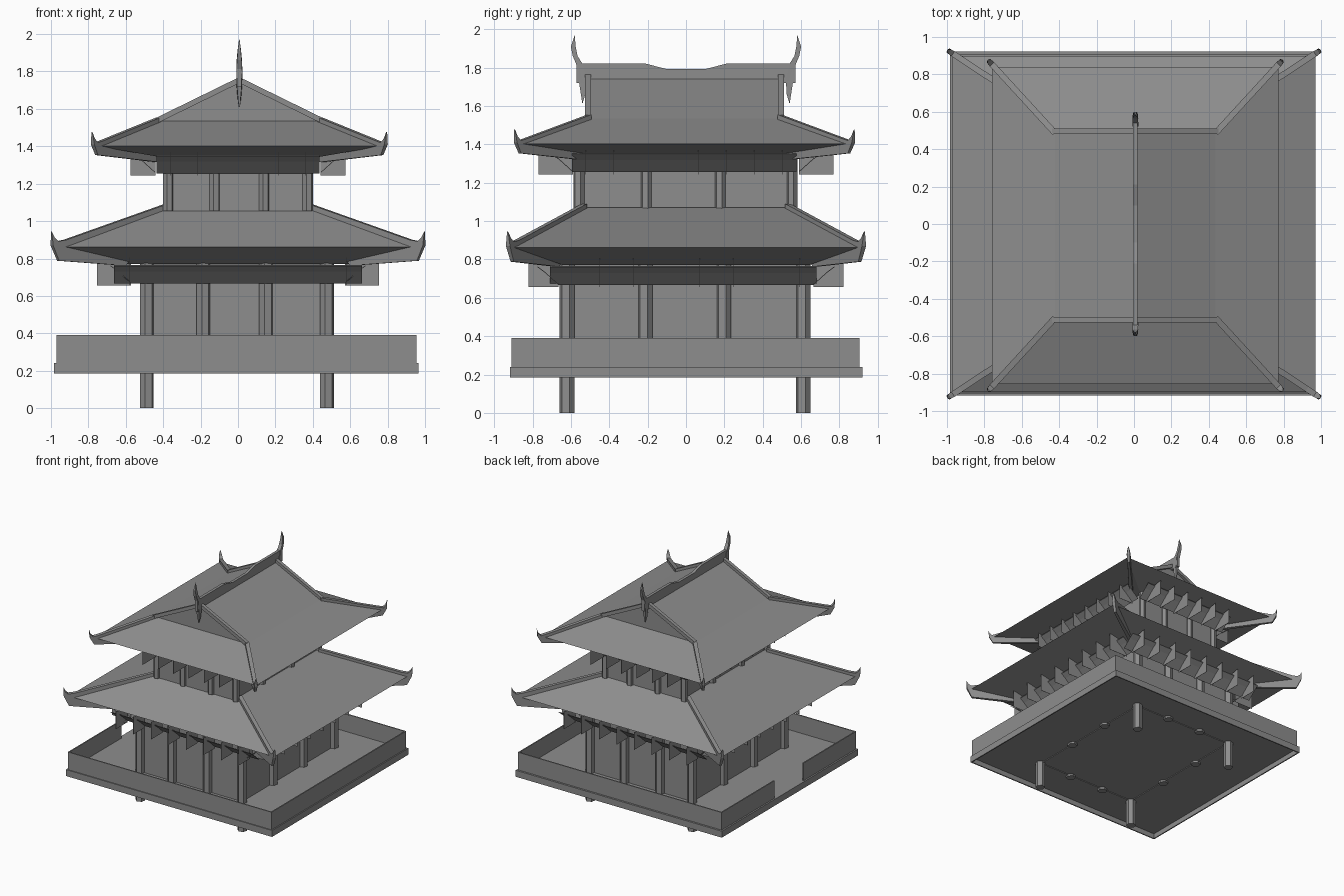
import bpy
import bmesh
from math import cos, sin, pi, hypot

cube = bpy.data.objects.get("Cube")
if cube:
    bpy.data.objects.remove(cube, do_unlink=True)

gray = bpy.data.materials.new("plain_gray")
gray.use_nodes = True
COLOR = (0.27, 0.27, 0.27, 1)
gray.diffuse_color = COLOR
gray.node_tree.nodes["Principled BSDF"].inputs["Base Color"].default_value = COLOR


def finish(name, bm):
    bmesh.ops.remove_doubles(bm, verts=bm.verts, dist=0.0001)
    bmesh.ops.recalc_face_normals(bm, faces=bm.faces)
    mesh = bpy.data.meshes.new(name)
    bm.to_mesh(mesh)
    bm.free()
    mesh.materials.append(gray)
    obj = bpy.data.objects.new(name, mesh)
    bpy.context.collection.objects.link(obj)
    return obj


def loft(name, rings):
    """Skin a closed solid through rings of points."""
    bm = bmesh.new()
    rows = [[bm.verts.new(p) for p in ring] for ring in rings]
    n = len(rows[0])
    for a, b in zip(rows, rows[1:]):
        for i in range(n):
            j = (i + 1) % n
            bm.faces.new((a[i], a[j], b[j], b[i]))
    bm.faces.new(rows[0])
    bm.faces.new(rows[-1])
    return finish(name, bm)


def rect(hx, hy, z, cx=0, cy=0):
    return [(cx + sx * hx, cy + sy * hy, z) for sx, sy in ((-1, -1), (1, -1), (1, 1), (-1, 1))]


def box(name, x0, x1, y0, y1, z0, z1):
    cx, cy, hx, hy = (x0 + x1) / 2, (y0 + y1) / 2, (x1 - x0) / 2, (y1 - y0) / 2
    loft(name, [rect(hx, hy, z, cx, cy) for z in (z0, z1)])


def room(name, x0, x1, y0, y1, z0, z1, t):
    """Four thin walls around an open rectangle."""
    for y in (y0, y1 - t):
        box(name, x0, x1, y, y + t, z0, z1)
    for x in (x0, x1 - t):
        box(name, x, x + t, y0 + t, y1 - t, z0, z1)


def plate(name, pts, origin, direction, width):
    """Vertical profile of (distance, height[, width factor]) along a direction."""
    length = hypot(*direction)
    dx, dy = direction[0] / length, direction[1] / length
    rings = []
    for side in (-0.5, 0.5):
        ring = []
        for d, z, *w in pts:
            off = side * width * (w[0] if w else 1)
            ring.append((origin[0] + dx * d - dy * off, origin[1] + dy * d + dx * off, z))
        rings.append(ring)
    loft(name, rings)


def post(name, x, y, z0, z1, r):
    ring = [(x + r * cos(k * pi / 3 + 0.3), y + r * sin(k * pi / 3 + 0.3)) for k in range(6)]
    loft(name, [[(px, py, z) for px, py in ring] for z in (z0, z1)])


def posts(name, xs, ys, z0, z1, r, leg_z=None):
    for i, x in enumerate(xs):
        for j, y in enumerate(ys):
            edge_x, edge_y = i in (0, 3), j in (0, 3)
            if edge_x or edge_y:
                corner = edge_x and edge_y and leg_z is not None
                post(name, x, y, leg_z if corner else z0, z1, r)


# Platform floor with a hanging skirt, and railing with an entrance gap
box("platform_floor", -0.98, 0.96, -0.915, 0.918, 0.228, 0.24)
room("platform_skirt", -0.983, 0.964, -0.918, 0.921, 0.185, 0.24, 0.01)
for y in (-0.91, 0.895):
    box("railing", -0.97, 0.954, y, y + 0.01, 0.24, 0.39)
box("railing", 0.944, 0.954, -0.9, 0.895, 0.24, 0.39)
box("railing", -0.97, -0.96, -0.9, -0.2, 0.24, 0.39)
box("railing", -0.97, -0.96, 0.19, 0.895, 0.24, 0.39)

# Storeys
room("lower_walls", -0.487, 0.472, -0.617, 0.607, 0.222, 0.8, 0.006)
posts("lower_post", (-0.488, -0.185, 0.15, 0.475), (-0.62, -0.212, 0.197, 0.611),
      0.21, 0.8, 0.039, leg_z=0)
room("upper_walls", -0.37, 0.373, -0.56, 0.553, 1.0, 1.36, 0.006)
posts("upper_post", (-0.373, -0.124, 0.14, 0.373), (-0.558, -0.207, 0.178, 0.553),
      1.053, 1.36, 0.029)

# Roofs: sloping underside, eave, top slopes
TOP = (0.007, -0.008)
loft("lower_roof", [rect(0.6, 0.64, 0.77), rect(0.97, 0.897, 0.862), rect(0.39, 0.53, 1.07)])
loft("upper_roof", [rect(0.42, 0.58, 1.342, *TOP), rect(0.765, 0.848, 1.402, *TOP),
                    rect(0.43, 0.495, 1.535, *TOP), rect(0, 0.495, 1.745, *TOP)])


# Hip ridges with upturned horns; profile runs from inner corner to tip
def hips(name, center, inner, tip, profile):
    for sx in (-1, 1):
        for sy in (-1, 1):
            direction = (sx * (tip[0] - inner[0]), sy * (tip[1] - inner[1]))
            length = hypot(*direction)
            pts = [(s * length, z, w) for s, z, w in profile]
            origin = (center[0] + sx * inner[0], center[1] + sy * inner[1])
            plate(name, pts, origin, direction, 0.032)


hips("lower_hip", (0, 0), (0.39, 0.53), (0.998, 0.93), [
    (0, 1.03, 1), (0, 1.09, 1), (0.88, 0.9, 1), (0.95, 0.892, 1), (0.98, 0.91, 0.8),
    (1, 0.945, 0.2), (0.995, 0.87, 0.8), (0.94, 0.788, 0.6), (0.36, 0.762, 1)])
hips("upper_hip", TOP, (0.43, 0.495), (0.788, 0.885), [
    (0, 1.5, 1), (0, 1.555, 1), (0.86, 1.43, 1), (0.94, 1.42, 1), (0.98, 1.44, 0.8),
    (1, 1.477, 0.2), (0.99, 1.41, 0.8), (0.93, 1.353, 0.6), (0.02, 1.315, 1)])

# Gable verges
for sx in (-1, 1):
    for sy in (-1, 1):
        plate("gable_verge", [(0, 1.738), (0, 1.77), (0.445, 1.552), (0.435, 1.525)],
              (TOP[0], TOP[1] + sy * 0.503), (sx, 0), 0.03)

# Main ridge with a dipped centre, and end finials
half = [(0.57, 1.72), (0.57, 1.82), (0.21, 1.82), (0.1, 1.792)]
plate("main_ridge", half + [(-d, z) for d, z in reversed(half)], (TOP[0], 0), (0, 1), 0.024)
for sy in (-1, 1):
    plate("ridge_finial", [
        (0.54, 1.82, 1), (0.565, 1.86, 0.9), (0.575, 1.91, 0.6), (0.58, 1.97, 0.1),
        (0.6, 1.91, 0.5), (0.59, 1.86, 0.8), (0.565, 1.8, 1), (0.56, 1.74, 0.9),
        (0.54, 1.61, 0.2), (0.525, 1.66, 0.6), (0.52, 1.74, 1)],
        (TOP[0], 0), (0, sy), 0.032)


# Eave brackets: thin outward fins, each crossed by a bent, tilted wing
def brackets(name, span, count, center, direction, d0, d1, z0, z1):
    step = span / count
    mid = d0 + 0.07
    for k in range(count):
        t = center + (k - (count - 1) / 2) * step
        origin = (t * abs(direction[1]), t * abs(direction[0]))
        fin = [(d0, z0), (d1, z0), (d1, z1 + 0.03), (d0, z1)]
        plate(name + "_fin", fin, origin, direction, 0.002)
        under = [(d0, z0 + 0.012), (mid, z0 + 0.075), (mid + 0.04, z0 + 0.105)]
        wing = under + [(d, z + 0.005) for d, z in reversed(under)]
        plate(name + "_wing", wing, origin, direction, step)


for s in (-1, 1):
    brackets("lower_bracket", 1.325, 8, 0, (0, s), 0.665, 0.82, 0.655, 0.775)
    brackets("lower_bracket", 1.39, 8, -0.015, (s, 0), 0.573, 0.755, 0.655, 0.775)
    brackets("upper_bracket", 0.87, 6, 0, (0, s), 0.59, 0.77, 1.243, 1.34)
    brackets("upper_bracket", 1.17, 8, -0.01, (s, 0), 0.44, 0.575, 1.243, 1.34)
